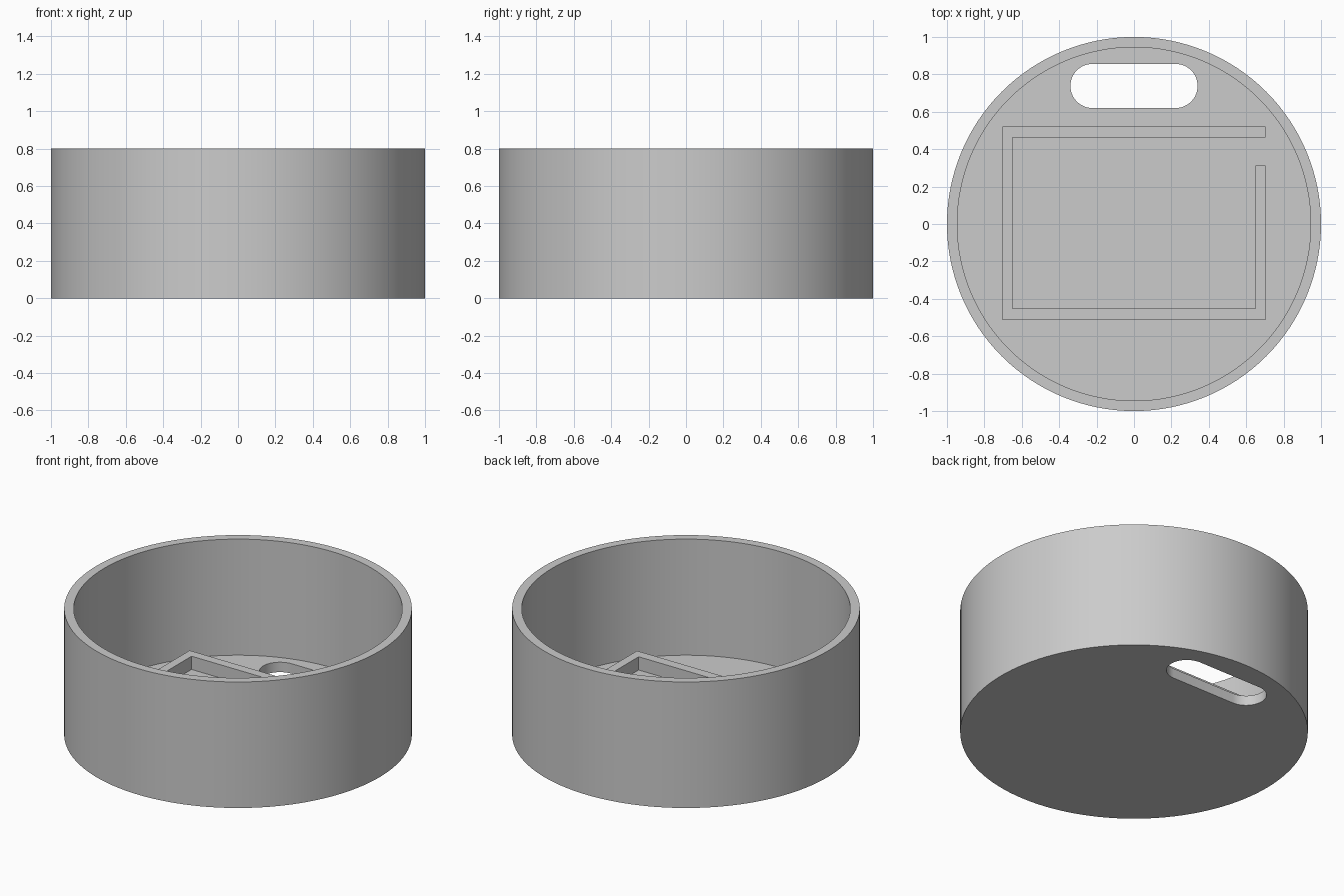
import bpy, bmesh, math

if "Cube" in bpy.data.objects:
    bpy.data.objects.remove(bpy.data.objects["Cube"], do_unlink=True)

HEIGHT, RADIUS, INNER = 0.8, 1.0, 0.945
FLOOR, RIDGE_TOP = 0.063, 0.147
SEGMENTS = 128

grey = bpy.data.materials.new("plain grey")
grey.use_nodes = True
GREY = (0.6, 0.6, 0.6, 1)
grey.diffuse_color = GREY
grey.node_tree.nodes["Principled BSDF"].inputs["Base Color"].default_value = GREY


def make_object(name, bm):
    bmesh.ops.recalc_face_normals(bm, faces=bm.faces)
    mesh = bpy.data.meshes.new(name)
    bm.to_mesh(mesh)
    bm.free()
    obj = bpy.data.objects.new(name, mesh)
    bpy.context.collection.objects.link(obj)
    mesh.materials.append(grey)
    return obj


def prism(name, outline, z0, z1):
    """Extrude a flat outline from z0 up to z1."""
    bm = bmesh.new()
    face = bm.faces.new([bm.verts.new((x, y, z0)) for x, y in outline])
    top = bmesh.ops.extrude_face_region(bm, geom=[face])["geom"]
    verts = [v for v in top if isinstance(v, bmesh.types.BMVert)]
    bmesh.ops.translate(bm, verts=verts, vec=(0, 0, z1 - z0))
    return make_object(name, bm)


def arc(cx, cy, r, start, end, steps):
    angles = [math.radians(start + (end - start) * i / steps) for i in range(steps + 1)]
    return [(cx + r * math.cos(a), cy + r * math.sin(a)) for a in angles]


# Round tray: solid cylinder with its cavity and cable slot cut away
tray = prism("round_tray", arc(0, 0, RADIUS, 0, 360, SEGMENTS)[:-1], 0, HEIGHT)
cavity = prism("cavity_cutter", arc(0, 0, INNER, 0, 360, SEGMENTS)[:-1], FLOOR, HEIGHT + 0.2)
slot_outline = arc(0.222, 0.738, 0.118, -90, 90, 24) + arc(-0.222, 0.738, 0.118, 90, 270, 24)
slot = prism("slot_cutter", slot_outline, -0.1, FLOOR + 0.1)
for cutter in (cavity, slot):
    cut = tray.modifiers.new(cutter.name, "BOOLEAN")
    cut.operation = "DIFFERENCE"
    cut.solver = "EXACT"
    cut.object = cutter

# Bake the cuts, then drop the cutters
bpy.context.view_layer.objects.active = tray
tray.select_set(True)
for name in [m.name for m in tray.modifiers]:
    bpy.ops.object.modifier_apply(modifier=name)
for cutter in (cavity, slot):
    bpy.data.objects.remove(cutter, do_unlink=True)
bpy.ops.object.shade_smooth_by_angle(angle=math.radians(30))

# Low locating ridge on the floor, open at its back left corner
X, XI = 0.704, 0.65
BACK, BACK_I, FRONT_I, FRONT = 0.52, 0.462, -0.453, -0.514
ridge_outline = [
    (X, BACK), (-X, BACK), (-X, FRONT), (X, FRONT), (X, 0.312), (XI, 0.312),
    (XI, FRONT_I), (-XI, FRONT_I), (-XI, BACK_I), (X, BACK_I),
]
prism("locating_ridge", ridge_outline, FLOOR, RIDGE_TOP)
